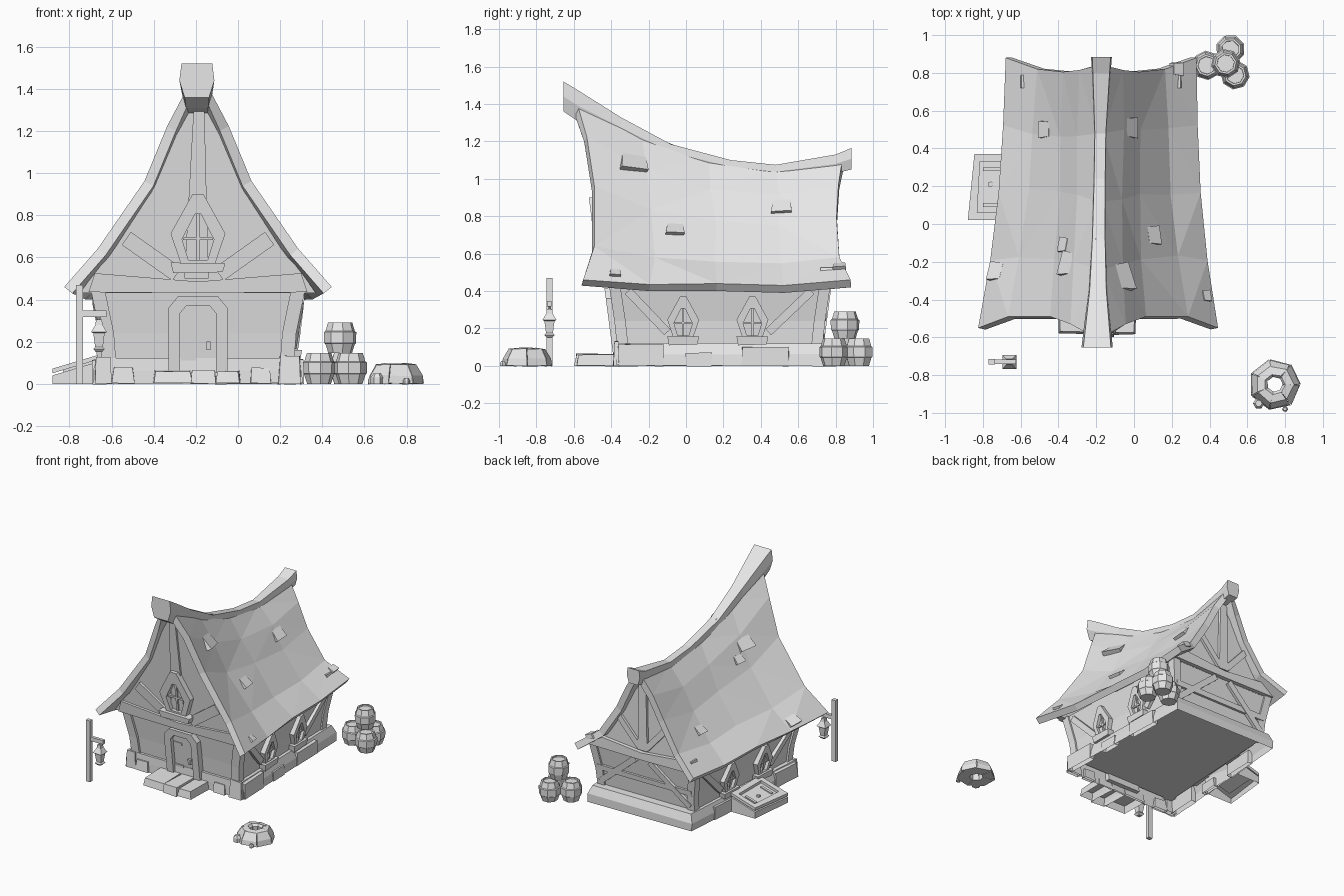
import bpy, bmesh, math, random
from mathutils import Vector
from mathutils.bvhtree import BVHTree

random.seed(4)
cube = bpy.data.objects.get("Cube")
if cube:
    bpy.data.objects.remove(cube, do_unlink=True)

grey = bpy.data.materials.new("plain_grey")
grey.use_nodes = True
grey.diffuse_color = (0.8, 0.8, 0.8, 1)
grey.node_tree.nodes["Principled BSDF"].inputs["Base Color"].default_value = grey.diffuse_color

CX = -0.19  # middle of the house front


def add_object(name, bm):
    mesh = bpy.data.meshes.new(name)
    bm.to_mesh(mesh)
    bm.free()
    mesh.materials.append(grey)
    obj = bpy.data.objects.new(name, mesh)
    bpy.context.collection.objects.link(obj)
    return obj


def loft(name, rings, cyclic=False, jitter=0, bottom=True):
    """Skin a list of point rings; cap the ends unless cyclic."""
    bm = bmesh.new()
    rows = [[bm.verts.new(Vector(p) + Vector([random.uniform(-jitter, jitter) for _ in range(3)]))
             for p in ring] for ring in rings]
    for a, b in list(zip(rows, rows[1:])) + ([(rows[-1], rows[0])] if cyclic else []):
        for i in range(len(a)):
            j = (i + 1) % len(a)
            bm.faces.new((a[i], a[j], b[j], b[i]))
    if not cyclic:
        bm.faces.new(rows[-1])
        if bottom:
            bm.faces.new(rows[0])
    bmesh.ops.recalc_face_normals(bm, faces=bm.faces)
    return add_object(name, bm)


def rect(x0, x1, y0, y1, z):
    return [(x0, y0, z), (x1, y0, z), (x1, y1, z), (x0, y1, z)]


def ngon(x, y, z, r, n, turn=0):
    return [(x + r * math.cos(turn + math.tau * i / n), y + r * math.sin(turn + math.tau * i / n), z)
            for i in range(n)]


def turned(name, x, y, z, profile, n, turn=0):
    return loft(name, [ngon(x, y, z + h, r, n, turn) for r, h in profile])


def box(name, x0, x1, y0, y1, z0, z1, taper=0, jitter=0, bottom=True):
    return loft(name, [rect(x0, x1, y0, y1, z0), rect(x0 + taper, x1 - taper, y0 + taper, y1 - taper, z1)],
                jitter=jitter, bottom=bottom)


def prism(name, pts, frame, w0, w1):
    return loft(name, [[frame(u, v, w) for u, v in pts] for w in (w0, w1)])


def beam(name, p, q, width, frame, depth=0.02):
    p, q = Vector(p), Vector(q)
    side = (q - p).normalized().orthogonal() * width / 2
    return prism(name, [p + side, q + side, q - side, p - side], frame, -0.02, depth)


def frame_ring(name, pts, inner, frame, depth):
    rings = [(inner, -0.01), (pts, -0.01), (pts, depth), (inner, depth)]
    return loft(name, [[frame(u, v, w) for u, v in r] for r, w in rings], cyclic=True)


def side_x(s, half, y):
    """The house narrows toward the back."""
    t = (y + 0.37) / 1.15
    return CX + 0.02 * t + s * half * (1 - 0.11 * t)


def plan(half, y0, y1, z):
    return [(side_x(-1, half, y0), y0, z), (side_x(1, half, y0), y0, z),
            (side_x(1, half, y1), y1, z), (side_x(-1, half, y1), y1, z)]


# Wall planes: u along, v up, w outward
def front_wall(u, v, w): return (CX + u, -0.35 - (v - 0.1) * 0.13 - w, v)
def back_wall(u, v, w): return (CX + 0.02 - u, 0.715 + (v - 0.1) * 0.13 + w, v)
def front_gable(u, v, w): return (CX + u, -0.42 - (v - 0.45) * 0.12 - w, v)
def back_gable(u, v, w): return (CX + 0.015 - u, 0.76 + w, v)
def side_wall(s): return lambda u, v, w: (side_x(s, 0.445 + (v - 0.1) * 0.14 + w, u), u, v)


def window(name, frame, u, v, half, height, depth):
    shape = [(-0.6, 0), (0.6, 0), (1, 0.45), (0.2, 1), (-0.2, 1), (-1, 0.45)]
    outer = [(u + a * half, v + b * height) for a, b in shape]
    inner = [(u + a * half * 0.58, v + height * (0.08 + b * 0.64)) for a, b in shape]
    frame_ring(name + "_frame", outer, inner, frame, depth)
    prism(name + "_pane", inner, frame, -0.01, 0.006)
    mid = v + height * 0.38
    beam(name + "_mullion", (u, v + height * 0.06), (u, v + height * 0.72), half * 0.12, frame, depth * 0.6)
    beam(name + "_crossbar", (u - half * 0.55, mid), (u + half * 0.55, mid), half * 0.12, frame, depth * 0.6)
    prism(name + "_sill", [(u - half * 0.9, v - 0.035), (u + half * 0.9, v - 0.03), (u + half, v + 0.012),
                           (u - half, v + 0.015)], frame, -0.01, depth * 1.6)


# Roof: swaybacked, flared sheet with thickness
PROFILE = [(0.03, 1), (0.23, 0.76), (0.4, 0.5), (0.75, 0.18), (1, 0)]
FRONT_Y = [-0.6, -0.53, -0.49, -0.49, -0.55]
BACK_Y = [0.84, 0.815, 0.805, 0.82, 0.88]
STATIONS = [(0.635, 1.465, 0.46), (0.575, 1.25, 0.435), (0.535, 1.11, 0.44), (0.515, 1.06, 0.43), (0.505, 1.13, 0.46)]
bm = bmesh.new()
rows = []
for i, (half, top, eave) in enumerate(STATIONS):
    row = []
    for s, order in ((-1, range(4, -1, -1)), (1, range(5))):
        for k in order:
            f, h = PROFILE[k]
            if k == 3:
                f -= 0.02 * i
            y = FRONT_Y[k] + (BACK_Y[k] - FRONT_Y[k]) * i / 4
            wob = random.uniform(-0.008, 0.008) if 0 < k < 4 and 0 < i < 4 else 0
            row.append(bm.verts.new((CX + i * 0.004 + s * f * half + wob, y + wob * 3, eave + h * (top - eave) + wob)))
    rows.append(row)
for a, b in zip(rows, rows[1:]):
    for j in range(len(a) - 1):
        bm.faces.new((a[j], a[j + 1], b[j + 1], b[j]))
bmesh.ops.triangulate(bm, faces=bm.faces)
surface = BVHTree.FromBMesh(bm)
roof = add_object("roof", bm)
solid = roof.modifiers.new("thickness", 'SOLIDIFY')
solid.thickness, solid.offset = 0.05, -1

# Ridge beam
RIDGE = [(-0.655, 0.083, 1.36, 1.52), (-0.58, 0.075, 1.31, 1.475), (-0.35, 0.05, 1.22, 1.33), (-0.08, 0.038, 1.1, 1.185),
         (0.24, 0.033, 1.03, 1.1), (0.48, 0.033, 1.0, 1.075), (0.8, 0.05, 1.03, 1.13), (0.885, 0.055, 1.05, 1.165)]
loft("ridge_beam", [[(CX + 0.015 * (y + 0.3) + a * w, y, z) for a, z in
                     ((-0.7, lo), (0.7, lo), (1, hi - 0.5 * (hi - lo)), (0.88, hi), (-0.88, hi), (-1, hi - 0.5 * (hi - lo)))]
                    for y, w, lo, hi in RIDGE])

# Loose shingles lying on the roof
SHINGLES = [(-0.47, 0.5, 0.045), (-0.37, -0.11, 0.04), (-0.35, -0.21, 0.065), (-0.73, -0.25, 0.05), (-0.02, 0.51, 0.055),
            (0.1, -0.06, 0.05), (-0.06, -0.28, 0.075), (0.38, -0.38, 0.03), (0.23, 0.82, 0.035)]
for x, y, r in SHINGLES:
    hit, n, _, _ = surface.ray_cast(Vector((x, y, 3)), Vector((0, 0, -1)))
    if hit:
        n = n if n.z > 0 else -n
        along = (Vector((0, 1, 0)) - n * n.y).normalized()
        up = n.cross(along)
        up = up if up.z > 0 else -up
        prism("shingle", [(-r, -r * 0.8), (r, -r * 0.7), (r * 0.9, r * 0.8), (-r * 0.8, r * 0.7)],
              lambda u, v, w: hit + along * u + up * v + n * (w - v * 0.3), -0.025, 0.012)

# Walls and gables
WALL = [(0.445, -0.35, 0.715, 0.1), (0.455, -0.365, 0.73, 0.24), (0.495, -0.395, 0.76, 0.44)]
loft("walls", [plan(*level) for level in WALL])
for name, plane, half, low, high in (("front_gable", front_gable, 0.625, 0.46, 1.42),
                                     ("back_gable", back_gable, 0.495, 0.46, 1.1)):
    edge = [(min(max(f * half - 0.03, 0.015), 0.56), low + h * (high - low) - 0.03) for f, h in PROFILE]
    prism(name, edge + [(-u, v) for u, v in reversed(edge)], plane, -0.04, 0)

# Corner posts
for s in (-1, 1):
    for front in (True, False):
        loft("corner_post", [rect(side_x(s, h - 0.055, y), side_x(s, h + 0.012, y), y - 0.03, y + 0.03, z)
                             for h, y0, y1, z in WALL for y in [y0 + 0.012 if front else y1 - 0.016]])

# Gable timbers
band = [(-0.52, 0.435), (0, 0.43), (0.52, 0.435), (0.49, 0.525), (0, 0.485), (-0.49, 0.525)]
prism("front_band", band, front_gable, -0.04, 0.02)
prism("back_band", [(u * 0.86, v) for u, v in band], back_gable, -0.04, 0.03)
prism("front_king_post", [(-0.065, 0.5), (0.05, 0.5), (0.03, 1.32), (-0.02, 1.32)], front_gable, -0.02, 0.015)
prism("back_king_post", [(-0.04, 0.5), (0.04, 0.5), (0.03, 1.03), (-0.03, 1.03)], back_gable, -0.02, 0.02)
for s in (-1, 1):
    beam("front_brace", (s * 0.1, 0.52), (s * 0.34, 0.69), 0.075, front_gable)
    beam("back_brace", (s * 0.03, 0.52), (s * 0.2, 0.71), 0.045, back_gable)
    beam("back_wall_brace", (s * 0.38, 0.15), (s * 0.06, 0.42), 0.045, back_wall)
beam("back_wall_rail", (-0.4, 0.26), (0.4, 0.26), 0.04, back_wall, 0.015)

# Windows and side braces
window("gable_window", front_gable, 0, 0.56, 0.13, 0.34, 0.045)
for s in (-1, 1):
    for y in (-0.015, 0.355):
        window("side_window", side_wall(s), y, 0.145, 0.085, 0.225, 0.03)
    beam("side_brace", (-0.31, 0.4), (-0.1, 0.18), 0.045, side_wall(s))
    beam("side_brace", (0.67, 0.4), (0.44, 0.18), 0.045, side_wall(s))

# Door
arch = [(-0.14, 0.05), (-0.14, 0.36), (-0.095, 0.415), (0.095, 0.415), (0.14, 0.36), (0.14, 0.05)]
opening = [(-0.085, 0.05), (-0.085, 0.335), (-0.055, 0.37), (0.055, 0.37), (0.085, 0.335), (0.085, 0.05)]
frame_ring("door_frame", arch, opening, front_wall, 0.045)
prism("door", opening, front_wall, -0.01, 0.015)
for v in (0.12, 0.3):
    beam("door_hinge", (-0.08, v), (-0.01, v), 0.018, front_wall, 0.022)
beam("door_handle", (0.05, 0.16), (0.05, 0.2), 0.02, front_wall, 0.035)

# Hollow foundation with stones and steps
loft("foundation", [plan(0.495, -0.375, 0.805, 0), plan(0.495, -0.375, 0.805, 0.06), plan(0.475, -0.37, 0.78, 0.12)],
     jitter=0.005, bottom=False)
for x0, x1, h in ((-0.6, -0.49, 0.08), (0.06, 0.16, 0.075), (0.19, 0.3, 0.13), (-0.68, -0.6, 0.125)):
    box("front_stone", x0, x1, -0.39, -0.35, 0, h, 0.008, 0.004, False)
for s in (-1, 1):
    for y0, y1, h in ((-0.36, -0.12, 0.115), (0.0, 0.14, 0.07), (0.3, 0.55, 0.1)):
        loft("side_stone", [[(side_x(s, a, y), y, z) for a, y in ((0.46, y0), (0.505, y0), (0.505, y1), (0.46, y1))]
                            for z in (0, h)], jitter=0.004, bottom=False)
for x0, x1, y0 in ((-0.4, -0.22, -0.58), (-0.225, -0.1, -0.595), (-0.105, 0.01, -0.585)):
    box("door_step", x0, x1, y0, -0.36, 0, 0.062, 0.008, 0.005, False)

# Cellar hatch
def hatch_top(u, v, w): return (-0.88 + u, v, 0.06 + u * 0.3 + w)
outline = [(0, 0.02), (0.24, 0.02), (0.24, 0.37), (0.035, 0.37)]
inset = [(0.05, 0.06), (0.2, 0.06), (0.2, 0.33), (0.065, 0.33)]
loft("hatch_base", [[(-0.88 + u, v, 0) for u, v in outline], [hatch_top(u, v, -0.02) for u, v in outline]], bottom=False)
frame_ring("hatch_frame", outline, inset, hatch_top, 0.012)
prism("hatch_door", inset, hatch_top, -0.03, -0.008)
for v in (0.1, 0.29):
    prism("hatch_strap", [(0.08, v - 0.01), (0.17, v - 0.01), (0.17, v + 0.01), (0.08, v + 0.01)], hatch_top, -0.01, 0)
turned("hatch_ring", -0.76, 0.21, 0.085, [(0.016, 0), (0.016, 0.014)], 5)

# Lamp post with hanging lantern
box("lamp_post", -0.77, -0.735, -0.745, -0.715, 0, 0.47)
box("lamp_arm", -0.765, -0.625, -0.742, -0.718, 0.317, 0.347)
turned("lantern_hook", -0.66, -0.73, 0.3, [(0.008, 0), (0.008, 0.025)], 4)
turned("lantern", -0.66, -0.73, 0.15, [(0.02, 0), (0.038, 0.015), (0.026, 0.025), (0.038, 0.09), (0.053, 0.095),
                                      (0.024, 0.13), (0.02, 0.155)], 4, math.pi / 4)

# Barrel stack
STAVES = [(0.057, 0), (0.071, 0.043), (0.077, 0.048), (0.078, 0.1), (0.071, 0.105), (0.058, 0.147), (0.047, 0.147),
          (0.046, 0.137)]
for x, y, z in ((0.385, 0.84, 0), (0.535, 0.79, 0), (0.51, 0.925, 0), (0.485, 0.85, 0.145)):
    turned("barrel", x, y, z, STAVES, 8, random.random())

# Ring of stones with a hollow centre
WX, WY = 0.745, -0.85
SECTION = [(0.137, 0), (0.13, 0.04), (0.1, 0.09), (0.055, 0.096), (0.04, 0.08), (0.05, 0)]
for k in range(7):
    a0, a1 = (math.tau * (k + e) / 7 for e in (0.01, 0.99))
    loft("ring_stone", [[(WX + r * math.cos(a), WY + r * math.sin(a), z) for r, z in SECTION] for a in (a0, a1)],
         jitter=0.003)
for x, y, r in ((0.8, -0.98, 0.016), (0.66, -0.95, 0.03), (0.64, -0.9, 0.022)):
    turned("loose_stone", x, y, 0, [(r, 0), (r, r), (r * 0.6, r * 1.6)], 6)
